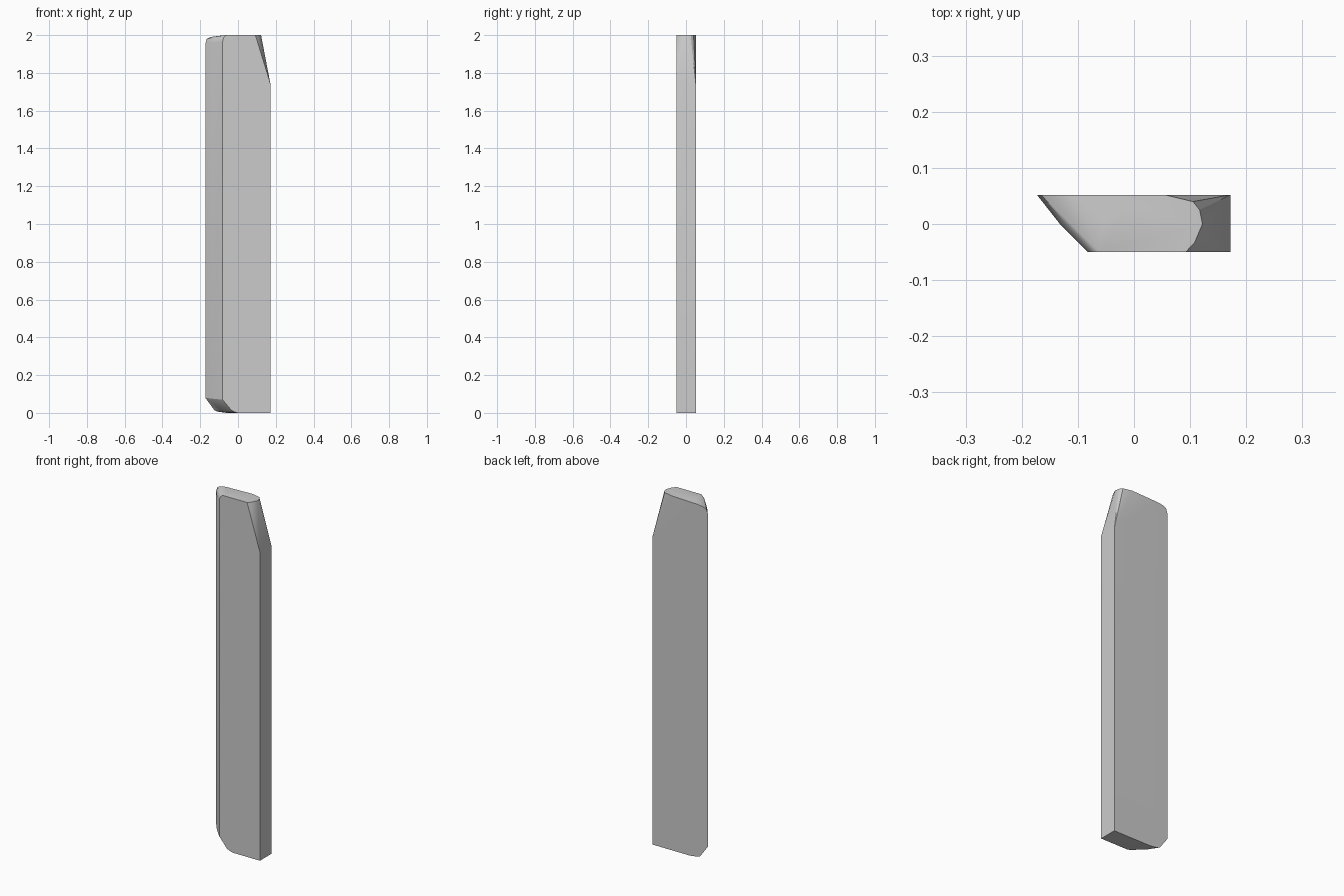
import bpy, bmesh, math

if "Cube" in bpy.data.objects:
    bpy.data.objects.remove(bpy.data.objects["Cube"])

# Key points of the faceted slab, wrapped by a convex hull
points = []

def upright(x, y, low, high):
    points.extend([(x, y, low), (x, y, high)])

# Side edges
upright(-0.173, 0.052, 0.08, 1.955)
upright(-0.132, 0.0, 0.075, 1.96)
upright(-0.082, -0.05, 0.07, 1.965)
upright(0.172, 0.052, 0.0, 1.74)
upright(0.172, -0.05, 0.0, 1.74)

# Flat top with rounded right end
for x, y in [(-0.062, -0.05), (0.092, -0.05), (0.108, -0.033), (0.122, 0.0),
             (0.117, 0.025), (0.105, 0.04), (0.055, 0.052), (-0.055, 0.0), (-0.01, 0.03)]:
    points.append((x, y, 2.0))

# Softened upper left edge
points += [(-0.165, 0.052, 1.98), (-0.145, 0.052, 1.99), (-0.11, 0.052, 1.995),
           (-0.077, -0.05, 1.985), (-0.12, 0.0, 1.986)]

# Cut lower left corner and flat base
points += [(-0.125, 0.052, 0.014), (-0.11, 0.052, 0.007), (-0.035, -0.05, 0.014),
           (-0.02, -0.05, 0.006), (0.0, -0.05, 0.0), (-0.06, 0.052, 0.0), (-0.085, 0.0, 0.01)]

bm = bmesh.new()
for p in points:
    bm.verts.new(p)
result = bmesh.ops.convex_hull(bm, input=bm.verts[:])
loose = [v for v in bm.verts if not v.link_faces]
bmesh.ops.delete(bm, geom=loose, context='VERTS')
bmesh.ops.dissolve_limit(bm, angle_limit=math.radians(1), verts=bm.verts[:], edges=bm.edges[:])
bmesh.ops.recalc_face_normals(bm, faces=bm.faces[:])

mesh = bpy.data.meshes.new("plank")
bm.to_mesh(mesh)
bm.free()
plank = bpy.data.objects.new("plank", mesh)
bpy.context.collection.objects.link(plank)
bpy.context.view_layer.objects.active = plank
plank.select_set(True)
bpy.ops.object.shade_smooth_by_angle(angle=math.radians(25))
